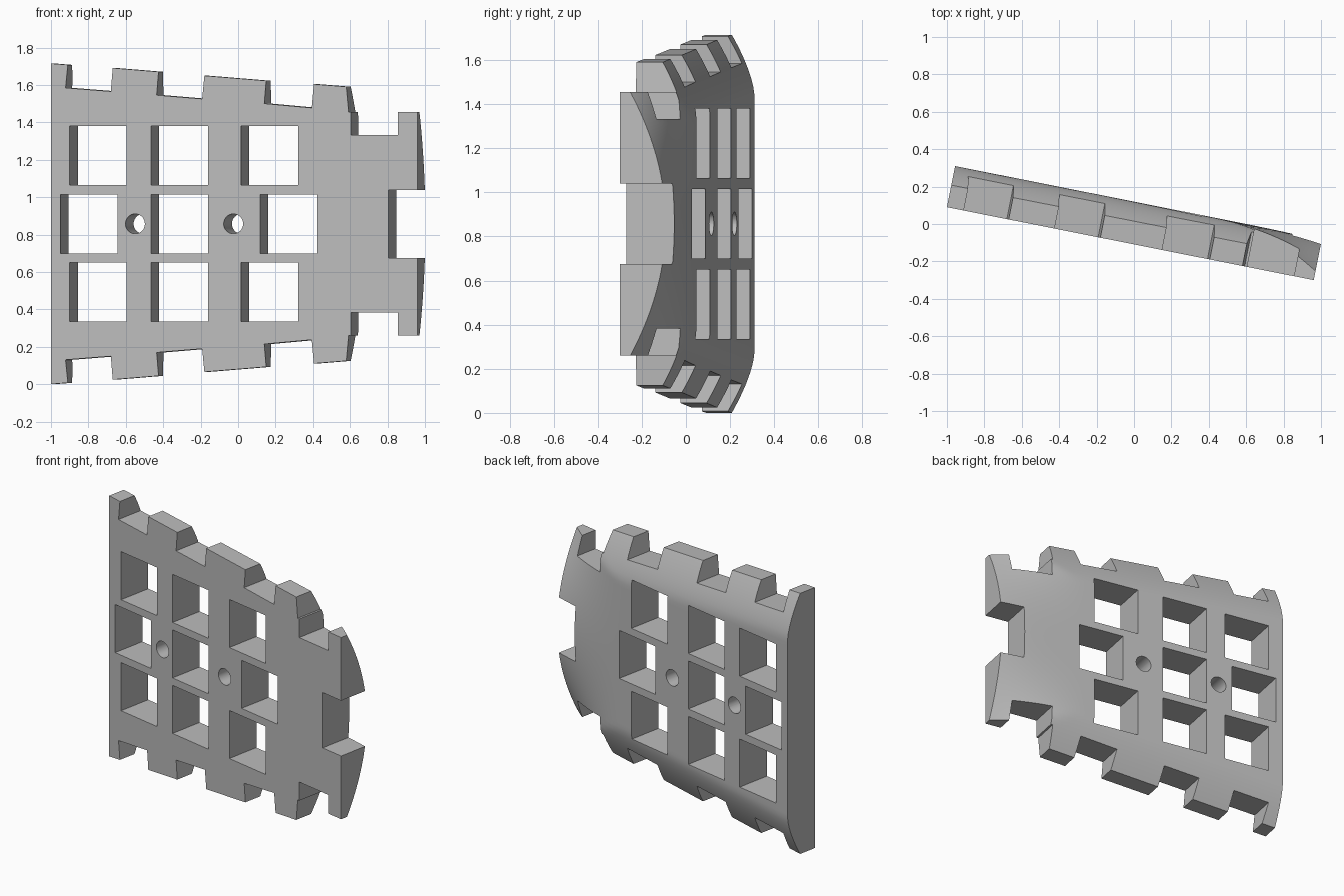
import bpy, bmesh, math
from mathutils import Matrix

cube = bpy.data.objects.get("Cube")
if cube:
    bpy.data.objects.remove(cube, do_unlink=True)

TILT = math.radians(11.25)
THICK = 0.224
HALF = 0.8575


def along(x):
    """Distance along the plate for a front-face x position."""
    return (x + 1) / math.cos(TILT)


def make_object(name, bm):
    bmesh.ops.recalc_face_normals(bm, faces=bm.faces)
    mesh = bpy.data.meshes.new(name)
    bm.to_mesh(mesh)
    bm.free()
    obj = bpy.data.objects.new(name, mesh)
    bpy.context.collection.objects.link(obj)
    return obj


def prism(bm, outline):
    """Extrude an outline through the whole plate."""
    face = bm.faces.new([bm.verts.new((u, -0.2, w)) for u, w in outline])
    out = bmesh.ops.extrude_face_region(bm, geom=[face])
    verts = [g for g in out["geom"] if isinstance(g, bmesh.types.BMVert)]
    bmesh.ops.translate(bm, verts=verts, vec=(0, 0.7, 0))


def back_depth(u, w):
    """Back surface: rounded long edges and a domed narrow end."""
    edge = HALF - 0.0755 * u - abs(w)
    roll = max(0, 0.27 - edge) / 0.27
    dome = max(0, u - 1.4) / 0.6
    side = THICK - 0.104 * roll ** 1.5
    end = THICK - 0.012 * dome ** 4 - 0.458 * dome ** 2 * w * w
    return max(0.015, min(side, end))


# Curved slab that is trimmed to the outline
bm = bmesh.new()
NU, NW = 56, 64
grid = []
for i in range(NU + 1):
    u = -0.05 + 2.15 * i / NU
    row = []
    for j in range(NW + 1):
        w = -0.9 + 1.8 * j / NW
        row.append(bm.verts.new((u, back_depth(u, w), w)))
    grid.append(row)
for i in range(NU):
    for j in range(NW):
        bm.faces.new((grid[i][j], grid[i + 1][j], grid[i + 1][j + 1], grid[i][j + 1]))
border = [e for e in bm.edges if e.is_boundary]
out = bmesh.ops.extrude_edge_only(bm, edges=border)
for v in [g for g in out["geom"] if isinstance(g, bmesh.types.BMVert)]:
    v.co.y = 0
bmesh.ops.holes_fill(bm, edges=[e for e in bm.edges if e.is_boundary], sides=0)
plate = make_object("toothed_plate", bm)

# Toothed outline: upper half, then mirrored
upper = [(-1, .857), (-.91, .85), (-.922, .727), (-.68, .708), (-.67, .833),
         (-.425, .813), (-.435, .688), (-.192, .668), (-.18, .792), (.15, .765),
         (.14, .643), (.393, .62), (.405, .747), (.58, .733), (.592, .5975),
         (.605, .5975), (.605, .475), (.855, .475), (.855, .5975), (.961, .5975),
         (.961, .182), (.805, .182)]
upper = [(along(x), w) for x, w in upper]
bm = bmesh.new()
prism(bm, upper + [(u, -w) for u, w in reversed(upper)])
trim = make_object("outline_cutter", bm)

# Square windows and round holes
bm = bmesh.new()
rows = [(0.365, (-.9, -.465, .015)), (0, (-.95, -.465, .118)),
        (-0.365, (-.9, -.465, .015))]
for w, lefts in rows:
    for x in lefts:
        a, b = along(x), along(x + 0.305)
        prism(bm, [(a, w - .158), (b, w - .158), (b, w + .158), (a, w + .158)])
for x in (-.55, -.025):
    ring = [2 * math.pi * k / 32 for k in range(32)]
    prism(bm, [(along(x) + .053 * math.cos(t), .053 * math.sin(t)) for t in ring])
holes = make_object("hole_cutter", bm)

# Trim and pierce the slab
for cutter, operation in ((trim, 'INTERSECT'), (holes, 'DIFFERENCE')):
    mod = plate.modifiers.new(cutter.name, 'BOOLEAN')
    mod.operation = operation
    mod.solver = 'EXACT'
    mod.object = cutter
    cutter.hide_render = True
    bpy.ops.object.select_all(action='DESELECT')
    bpy.context.view_layer.objects.active = plate
    plate.select_set(True)
    bpy.ops.object.modifier_apply(modifier=mod.name)
for cutter in (trim, holes):
    bpy.data.objects.remove(cutter, do_unlink=True)

# Stand the plate in its slanted position
plate.data.transform(Matrix.Translation((-1, 0.09, HALF)) @ Matrix.Rotation(-TILT, 4, 'Z'))

# Plain grey finish
grey = bpy.data.materials.new("plain_grey")
grey.use_nodes = True
colour = (0.5, 0.5, 0.5, 1)
grey.diffuse_color = colour
grey.node_tree.nodes["Principled BSDF"].inputs["Base Color"].default_value = colour
plate.data.materials.clear()
plate.data.materials.append(grey)
bpy.ops.object.shade_smooth_by_angle(angle=math.radians(25))
